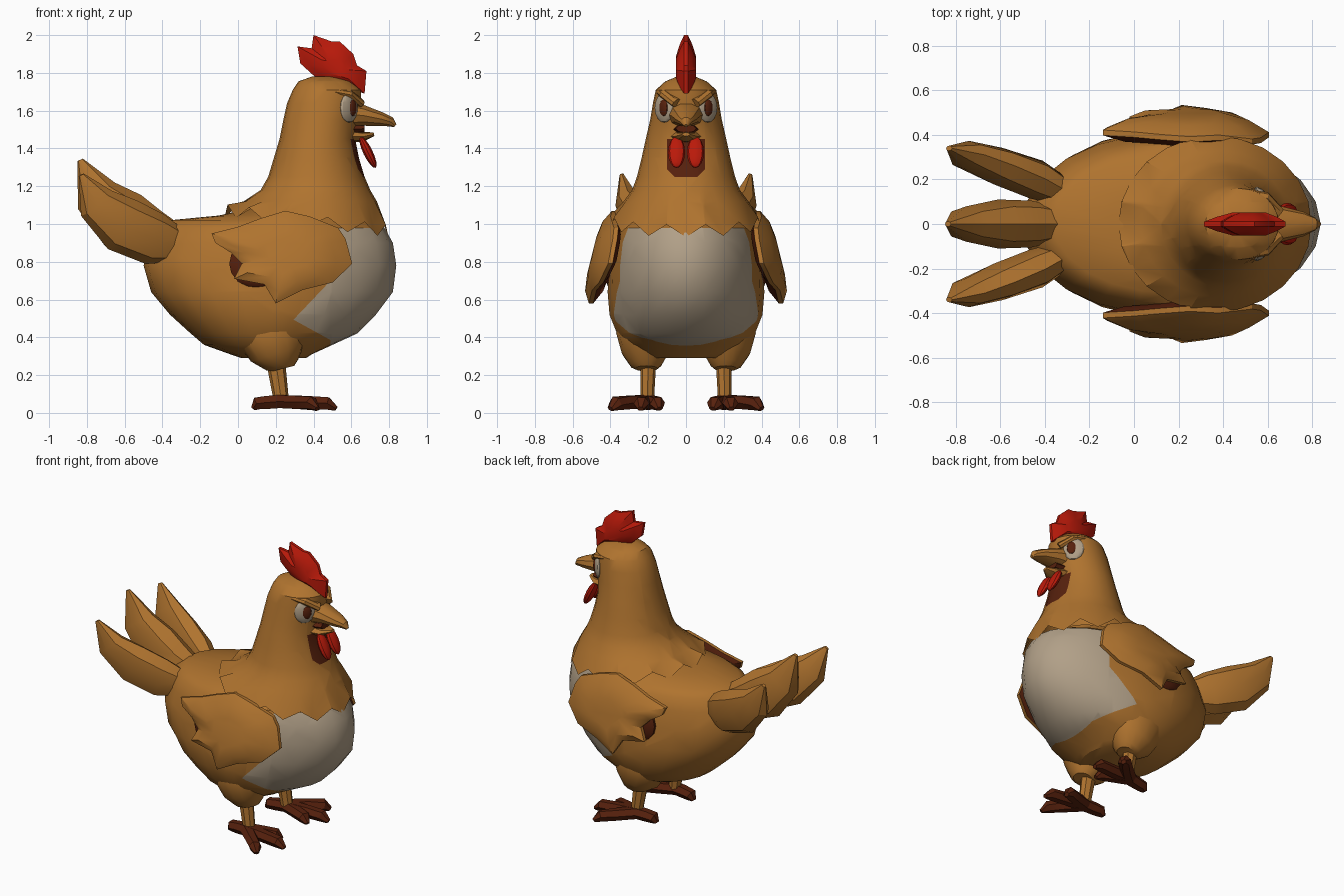
import bpy, bmesh, math
from mathutils import Vector, Matrix

if "Cube" in bpy.data.objects:
    bpy.data.objects.remove(bpy.data.objects["Cube"])


def material(name, rgb):
    m = bpy.data.materials.new(name)
    m.diffuse_color = (*rgb, 1)
    m.use_nodes = True
    m.node_tree.nodes["Principled BSDF"].inputs["Base Color"].default_value = m.diffuse_color
    return m


TAN = material("feather tan", (0.43, 0.172, 0.028))
CREAM = material("cream", (0.44, 0.35, 0.245))
RED = material("comb red", (0.49, 0.010, 0.003))
DARK = material("dark brown", (0.095, 0.015, 0.004))


def finish(name, bm, mats, rule=None):
    bmesh.ops.recalc_face_normals(bm, faces=bm.faces)
    bm.normal_update()
    if rule:
        for f in bm.faces:
            f.material_index = int(rule(f.calc_center_median(), f.normal))
    me = bpy.data.meshes.new(name)
    bm.to_mesh(me)
    bm.free()
    for m in mats:
        me.materials.append(m)
    ob = bpy.data.objects.new(name, me)
    bpy.context.collection.objects.link(ob)
    return ob


def skin(rings, cap0=True, cap1=True):
    """Bridge equal-sized closed rings of points."""
    bm = bmesh.new()
    vs = [[bm.verts.new(p) for p in r] for r in rings]
    n = len(rings[0])
    for a, b in zip(vs, vs[1:]):
        for i in range(n):
            j = (i + 1) % n
            bm.faces.new((a[i], a[j], b[j], b[i]))
    if cap0:
        bm.faces.new(vs[0])
    if cap1:
        bm.faces.new(vs[-1])
    return bm


def oval(z, x0, x1, ry, egg=0, n=24, zf=lambda i, a: 0):
    """Horizontal ring; egg narrows its front and widens its back."""
    c, r = (x0 + x1) / 2, (x1 - x0) / 2
    pts = []
    for i in range(n):
        a = 2 * math.pi * i / n
        pts.append((c + r * math.cos(a), ry * math.sin(a) * (1 - egg * math.cos(a)), z + zf(i, a)))
    return pts


def tube(path, n=8):
    """Sweep of ovals; each path entry is x, y, z, half width, half depth."""
    rings = []
    pts = [Vector(p[:3]) for p in path]
    for k, p in enumerate(path):
        t = (pts[min(k + 1, len(pts) - 1)] - pts[max(k - 1, 0)]).normalized()
        side = (Vector((0, 1, 0)) - t * t.y).normalized()
        up = side.cross(t)
        rings.append([pts[k] + side * p[3] * math.cos(2 * math.pi * i / n)
                      + up * p[4] * math.sin(2 * math.pi * i / n) for i in range(n)])
    return skin(rings)


def pillow(outline, centre, thick, yf, mid=0.8):
    """Puffed plate from an x-z outline; yf gives its mid surface."""
    rings = []
    for s, t in ((0.4, -1), (0.75, -mid), (1, -0.2), (1, 0.2), (0.75, mid), (0.4, 1)):
        ring = []
        for x, z in outline:
            x, z = centre[0] + (x - centre[0]) * s, centre[1] + (z - centre[1]) * s
            ring.append((x, yf(x, z) + t * thick, z))
        rings.append(ring)
    return skin(rings)


def cut(bm, planes):
    for co, no in planes:
        bmesh.ops.bisect_plane(bm, geom=bm.verts[:] + bm.edges[:] + bm.faces[:],
                               plane_co=co, plane_no=no)


def inside(c, planes):
    return all((c - co).dot(no) > 0 for co, no in planes)


def ellipsoid(name, loc, radii, rot, mat, seg=14):
    bm = bmesh.new()
    m = Matrix.Translation(loc) @ rot @ Matrix.Diagonal((*radii, 1))
    bmesh.ops.create_uvsphere(bm, u_segments=seg, v_segments=8, radius=1, matrix=m)
    return finish(name, bm, [mat])


# Body, cut along the edge of the cream chest
bm = skin([oval(*r) for r in (
    (0.29, 0.02, 0.36, 0.21), (0.31, -0.04, 0.39, 0.26), (0.36, -0.18, 0.50, 0.325, 0.05),
    (0.42, -0.25, 0.63, 0.365, 0.09), (0.52, -0.36, 0.73, 0.405, 0.10),
    (0.64, -0.46, 0.82, 0.415, 0.08), (0.78, -0.50, 0.838, 0.405, 0.03),
    (0.90, -0.47, 0.82, 0.385), (0.98, -0.42, 0.775, 0.36), (1.02, -0.36, 0.70, 0.31),
    (1.045, -0.10, 0.62, 0.26), (1.08, 0.05, 0.60, 0.22))])
slopes = [(Vector((0.30, 0, 0.50)), Vector((1, 0, -0.95))),
          (Vector((0.30, 0, 0.49)), Vector((0.55, 0, 1)))]
front = [(Vector((0.49, 0, 0)), Vector((1, 0, 0)))]
cut(bm, slopes + front)
finish("body", bm, [TAN, CREAM],
       lambda c, n: c.z < 0.985 and (inside(c, slopes) or inside(c, front)))


# Neck and head with a zigzag feather collar and a dark throat patch
def zigzag(i, a):
    return (0.04 if i % 2 else -0.025) - 0.055 * math.cos(a)


bm = skin([oval(1.01, -0.07, 0.797, 0.395, 0, 24, zigzag)] + [oval(*r) for r in (
    (1.12, 0.03, 0.735, 0.33), (1.18, 0.12, 0.70, 0.285), (1.25, 0.16, 0.67, 0.26),
    (1.35, 0.19, 0.64, 0.235), (1.45, 0.22, 0.62, 0.213), (1.55, 0.24, 0.63, 0.19),
    (1.64, 0.26, 0.65, 0.175), (1.71, 0.29, 0.65, 0.16), (1.755, 0.32, 0.60, 0.11),
    (1.78, 0.39, 0.52, 0.05))], cap0=False)
throat = [(Vector((0, s * y, 1.25)), Vector((0, -s, dz)))
          for s in (-1, 1) for y, dz in ((0.10, 0), (0.06, 1))]
cut(bm, throat)
finish("neck_and_head", bm, [TAN, DARK],
       lambda c, n: c.x > 0.56 and 1.25 < c.z < 1.45 and inside(c, throat))

# Comb
finish("comb", pillow(((0.44, 1.75), (0.33, 1.85), (0.315, 1.94), (0.39, 1.93), (0.40, 2.0),
                       (0.50, 1.965), (0.54, 1.965), (0.61, 1.90), (0.63, 1.84), (0.68, 1.81),
                       (0.67, 1.69), (0.58, 1.72)),
                      (0.53, 1.82), 0.052, lambda x, z: 0, 0.6), [RED])

# Beak halves and open mouth
finish("upper_beak", tube([(0.56, 0, 1.58, 0.105, 0.085), (0.66, 0, 1.575, 0.08, 0.058),
                           (0.76, 0, 1.555, 0.055, 0.038), (0.81, 0, 1.54, 0.03, 0.027),
                           (0.832, 0, 1.52, 0.01, 0.01)], 10), [TAN])
finish("lower_beak", tube([(0.58, 0, 1.465, 0.085, 0.035), (0.66, 0, 1.462, 0.065, 0.026),
                           (0.72, 0, 1.475, 0.02, 0.01)]), [TAN])
finish("mouth", tube([(0.57, 0, 1.50, 0.075, 0.03), (0.67, 0, 1.505, 0.055, 0.022)]), [DARK])

# Middle tail feather
finish("tail_middle", tube([(-0.30, 0, 0.90, 0.07, 0.08), (-0.46, 0, 0.94, 0.105, 0.14),
                            (-0.61, 0, 1.02, 0.11, 0.165), (-0.75, 0, 1.15, 0.08, 0.12),
                            (-0.835, 0, 1.34, 0.012, 0.015)]), [TAN])

WING = ((-0.14, 0.95), (0.0, 0.985), (0.12, 1.03), (0.25, 1.07), (0.38, 1.04), (0.53, 0.98),
        (0.57, 0.92), (0.605, 0.79), (0.50, 0.69), (0.34, 0.65), (0.20, 0.58), (0.14, 0.68),
        (-0.02, 0.71), (0.02, 0.79), (-0.04, 0.85), (-0.12, 0.90))

for s, side in ((-1, "right"), (1, "left")):
    finish(side + "_tail_feather",
           tube([(-0.29, s * 0.13, 0.88, 0.06, 0.08), (-0.44, s * 0.20, 0.92, 0.09, 0.14),
                 (-0.61, s * 0.26, 0.995, 0.085, 0.15), (-0.75, s * 0.31, 1.11, 0.065, 0.105),
                 (-0.83, s * 0.34, 1.26, 0.012, 0.015)]), [TAN])

    # Wing, dark on the side next to the body, and dark down beneath it
    finish(side + "_wing",
           pillow(WING, (0.26, 0.84), 0.06,
                  lambda x, z: s * (0.39 + 0.25 * (1.03 - z) - 0.22 * max(0, x - 0.38))),
           [TAN, DARK], lambda c, n: n.y * s < -0.4)
    ellipsoid(side + "_under_wing", (0.10, s * 0.40, 0.79), (0.15, 0.035, 0.13),
              Matrix.Identity(4), DARK)

    # Leg
    finish(side + "_thigh", tube([(0.18, s * 0.21, 0.54, 0.13, 0.20), (0.18, s * 0.215, 0.42, 0.155, 0.20),
                                  (0.21, s * 0.215, 0.32, 0.125, 0.15),
                                  (0.235, s * 0.21, 0.255, 0.085, 0.09),
                                  (0.24, s * 0.21, 0.235, 0.06, 0.06)], 16), [TAN])
    finish(side + "_shank", tube([(0.20, s * 0.20, 0.27, 0.042, 0.05),
                                  (0.23, s * 0.205, 0.06, 0.035, 0.04)]), [TAN])
    for k, (x, y) in enumerate(((0.52, 0.24), (0.42, 0.40), (0.43, 0.14), (0.08, 0.20))):
        mx, my = (x + 0.22) / 2, (y + 0.215) / 2
        finish(f"{side}_toe_{k + 1}",
               tube([(0.22, s * 0.215, 0.06, 0.048, 0.04), (mx, s * my, 0.055, 0.042, 0.04),
                     (mx * 0.3 + x * 0.7, s * (my * 0.3 + y * 0.7), 0.05, 0.042, 0.038),
                     (x, s * y, 0.022, 0.018, 0.014)], 6), [DARK])

    # Eye, pupil and brow
    turn = Matrix.Rotation(s * math.radians(42), 4, 'Z')
    ellipsoid(side + "_eye", (0.587, s * 0.115, 1.615), (0.023, 0.066, 0.078), turn, CREAM)
    ellipsoid(side + "_pupil", (0.606, s * 0.118, 1.615), (0.013, 0.030, 0.044), turn, DARK)
    finish(side + "_brow", tube([(0.51, s * 0.138, 1.70, 0.02, 0.018),
                                 (0.59, s * 0.115, 1.688, 0.03, 0.022),
                                 (0.65, s * 0.05, 1.64, 0.03, 0.022)], 8), [TAN])

    # Wattle
    ellipsoid(side + "_wattle", (0.688, s * 0.05, 1.38), (0.026, 0.045, 0.092),
              Matrix.Rotation(math.radians(-26), 4, 'Y'), RED, 10)

# Soft shading with sharp creases kept
bpy.ops.object.select_all(action='SELECT')
bpy.context.view_layer.objects.active = bpy.context.scene.objects["body"]
bpy.ops.object.shade_smooth_by_angle(angle=math.radians(32))
